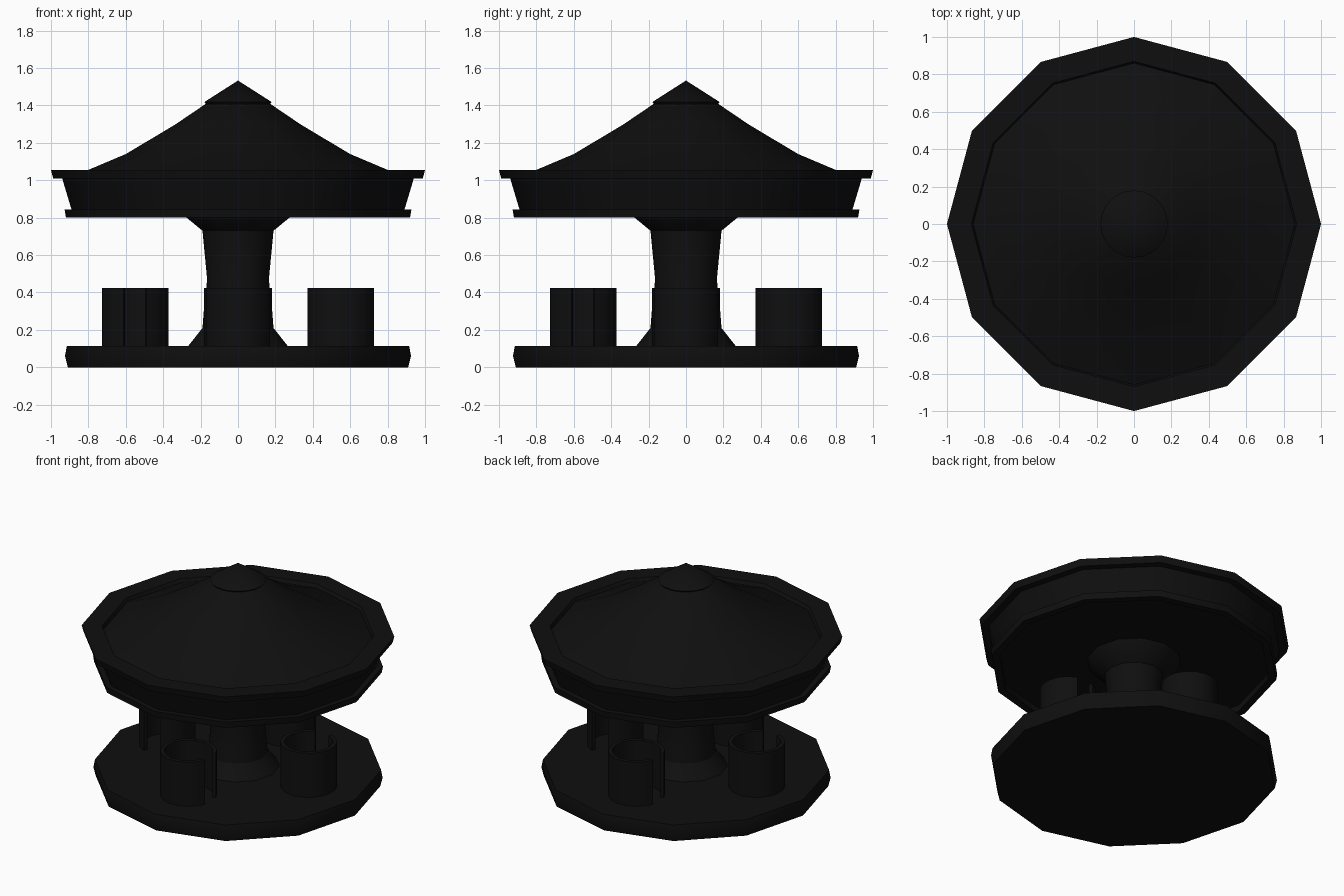
import bpy, bmesh, math

if "Cube" in bpy.data.objects:
    bpy.data.objects.remove(bpy.data.objects["Cube"])

black = bpy.data.materials.new("near_black")
black.diffuse_color = (0.0048, 0.0048, 0.0048, 1)
black.use_nodes = True
black.node_tree.nodes["Principled BSDF"].inputs["Base Color"].default_value = black.diffuse_color


def finish(name, bm):
    bmesh.ops.remove_doubles(bm, verts=bm.verts, dist=1e-5)
    bmesh.ops.recalc_face_normals(bm, faces=bm.faces)
    me = bpy.data.meshes.new(name)
    bm.to_mesh(me)
    bm.free()
    me.materials.append(black)
    ob = bpy.data.objects.new(name, me)
    bpy.context.collection.objects.link(ob)
    bpy.ops.object.select_all(action='DESELECT')
    ob.select_set(True)
    bpy.context.view_layer.objects.active = ob
    bpy.ops.object.shade_smooth_by_angle(angle=math.radians(32))
    return ob


def lathe(name, profile, sides=12):
    """Spin an (r, z) profile around z; r = 0 ends become points."""
    bm = bmesh.new()
    rings = []
    for r, z in profile:
        if r == 0:
            rings.append([bm.verts.new((0, 0, z))] * sides)
        else:
            rings.append([bm.verts.new((r * math.cos(2 * math.pi * i / sides),
                                        r * math.sin(2 * math.pi * i / sides), z))
                          for i in range(sides)])
    for a, b in zip(rings, rings[1:]):
        for i in range(sides):
            j = (i + 1) % sides
            bm.faces.new(list(dict.fromkeys((a[i], a[j], b[j], b[i]))))
    return finish(name, bm)


def cup(name, angle):
    """Round open-topped car with a doorway facing along the ride direction."""
    bm = bmesh.new()
    cx, cy = 0.55 * math.cos(angle), 0.55 * math.sin(angle)
    door = angle + math.pi / 2
    sections = []
    for i in range(17):
        t = door + math.radians(20 + 20 * i)
        sections.append([bm.verts.new((cx + r * math.cos(t), cy + r * math.sin(t), z))
                         for r, z in ((0.181, 0.10), (0.181, 0.425),
                                      (0.155, 0.425), (0.155, 0.10))])
    for a, b in zip(sections, sections[1:]):
        for k in range(4):
            bm.faces.new((a[k], a[(k + 1) % 4], b[(k + 1) % 4], b[k]))
    bm.faces.new(sections[0])
    bm.faces.new(sections[-1])
    return finish(name, bm)


# turning platform
lathe("platform", [(0, 0), (0.91, 0), (0.925, 0.06), (0.915, 0.115), (0, 0.115)])

# central column, flared at both ends
lathe("column", [(0.27, 0.11), (0.265, 0.115), (0.19, 0.21), (0.183, 0.30), (0.165, 0.47),
                 (0.19, 0.73), (0.275, 0.80), (0.30, 0.845)])

# canopy: recessed ceiling, lower band, valance, rim and curved roof
lathe("canopy", [(0, 0.845), (0.87, 0.845), (0.87, 0.80), (0.92, 0.80), (0.927, 0.843),
                 (0.89, 0.843), (0.94, 1.01), (0.988, 1.01), (1.0, 1.055),
                 (0.87, 1.055), (0.86, 1.03), (0.60, 1.14), (0.34, 1.295),
                 (0.17, 1.41), (0, 1.45)])

# pointed cap on the roof
lathe("roof_cap", [(0, 1.40), (0.165, 1.40), (0.18, 1.418), (0, 1.533)], 24)

# four cars around the column
for n, label in enumerate(("right", "back", "left", "front")):
    cup(label + "_car", n * math.pi / 2)
